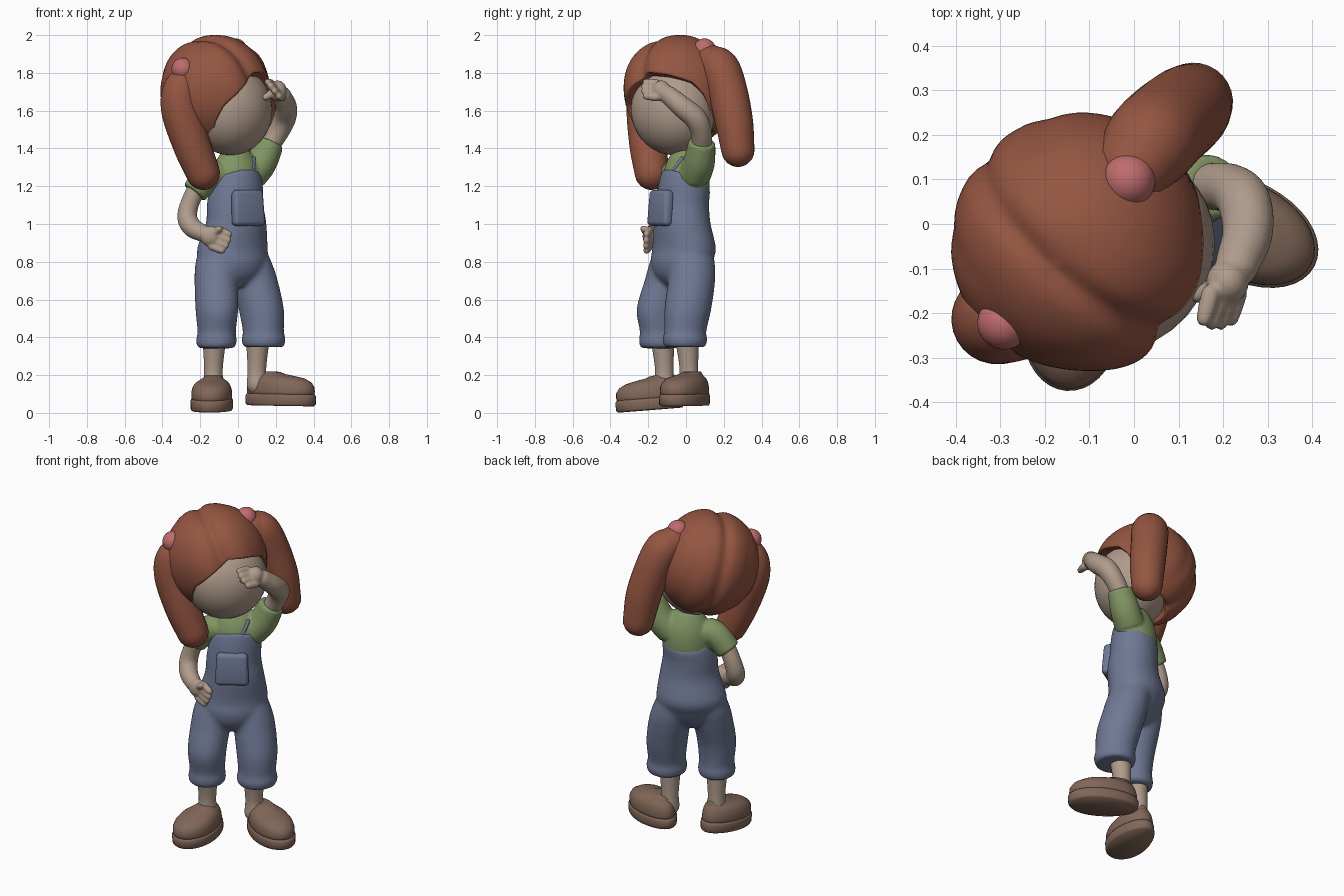
import bpy, bmesh, math
from mathutils import Vector, Matrix

if "Cube" in bpy.data.objects:
    bpy.data.objects.remove(bpy.data.objects["Cube"])


def mat(name, r, g, b):
    m = bpy.data.materials.new(name)
    m.diffuse_color = (r, g, b, 1)
    m.use_nodes = True
    m.node_tree.nodes["Principled BSDF"].inputs["Base Color"].default_value = m.diffuse_color
    return m


HAIR = mat("hair", .30, .092, .054)
SKIN = mat("skin", .43, .33, .26)
BLUE = mat("denim", .16, .19, .30)
GREEN = mat("shirt", .22, .30, .125)
BROWN = mat("leather", .22, .135, .098)
PINK = mat("tie", .52, .15, .15)


def finish(name, bm, material, voxel=0, smooth=0):
    bmesh.ops.recalc_face_normals(bm, faces=bm.faces)
    me = bpy.data.meshes.new(name)
    bm.to_mesh(me)
    bm.free()
    me.materials.append(material)
    me.polygons.foreach_set("use_smooth", [True] * len(me.polygons))
    ob = bpy.data.objects.new(name, me)
    bpy.context.collection.objects.link(ob)
    if voxel:
        m = ob.modifiers.new("fuse", 'REMESH')
        m.mode, m.voxel_size, m.use_smooth_shade = 'VOXEL', voxel, True
    if smooth:
        m = ob.modifiers.new("soften", 'SMOOTH')
        m.iterations, m.factor = smooth, .5
    return ob


def skin_rings(bm, rings):
    """Bridge equal rings of points and cap both ends."""
    vs = [[bm.verts.new(p) for p in r] for r in rings]
    n = len(vs[0])
    for a, b in zip(vs, vs[1:]):
        for i in range(n):
            bm.faces.new((a[i], a[(i + 1) % n], b[(i + 1) % n], b[i]))
    bm.faces.new(vs[0])
    bm.faces.new(vs[-1])


def spline(pts, steps=6):
    """Smooth curve through points of any dimension."""
    P = [Vector(p) for p in pts]
    P = [2 * P[0] - P[1]] + P + [2 * P[-1] - P[-2]]
    out = []
    for a, b, c, d in zip(P, P[1:], P[2:], P[3:]):
        for k in range(steps):
            t = k / steps
            out.append(.5 * (2 * b + (c - a) * t + (2 * a - 5 * b + 4 * c - d) * t * t
                             + (3 * b - a - 3 * c + d) * t ** 3))
    return out + [P[-2]]


def tube(bm, pts, n=20, round_ends=True):
    """Tube through (x, y, z, radius) points with domed ends."""
    S = spline(pts)
    C, R = [p.to_3d() for p in S], [p[3] for p in S]
    tan = [(C[min(i + 1, len(C) - 1)] - C[max(i - 1, 0)]).normalized() for i in range(len(C))]
    secs = list(zip(C, R, tan))
    if round_ends:
        dome = [math.radians(a) for a in (20, 40, 60, 75, 86)]
        secs = ([(C[0] - tan[0] * R[0] * math.sin(a), R[0] * math.cos(a), tan[0]) for a in dome[::-1]] + secs
                + [(C[-1] + tan[-1] * R[-1] * math.sin(a), R[-1] * math.cos(a), tan[-1]) for a in dome])
    u = tan[0].orthogonal().normalized()
    rings = []
    for c, r, t in secs:
        u = (u - t * u.dot(t)).normalized()
        v = t.cross(u)
        rings.append([c + r * (u * math.cos(2 * math.pi * i / n) + v * math.sin(2 * math.pi * i / n))
                      for i in range(n)])
    skin_rings(bm, rings)


TURN = math.radians(32)                  # body is turned towards +x
SIDE = Vector((math.cos(TURN), math.sin(TURN), 0))
FRONT = Vector((math.sin(TURN), -math.cos(TURN), 0))


def body(bm, rows, n=36):
    """Loft of turned ellipses: (z, cx, cy, half width, half depth, front lift)."""
    rings = []
    for z, cx, cy, a, b, lift in spline(rows, 5):
        ring = []
        for i in range(n):
            t = 2 * math.pi * i / n
            ring.append(Vector((cx, cy, z + lift * math.sin(t)))
                        + SIDE * a * math.cos(t) + FRONT * b * math.sin(t))
        rings.append(ring)
    skin_rings(bm, rings)


def ball(bm, loc, scale, rot=Matrix()):
    M = Matrix.Translation(loc) @ rot @ Matrix.Diagonal((*scale, 1))
    bmesh.ops.create_uvsphere(bm, u_segments=32, v_segments=20, radius=1, matrix=M)


# dungarees: torso and two legs fused together
bm = bmesh.new()
body(bm, [(.67, -.012, -.035, .09, .07, 0), (.73, -.018, -.033, .155, .125, 0), (.8, -.023, -.025, .19, .15, 0),
          (.87, -.03, -.01, .198, .156, 0), (1.0, -.01, -.02, .167, .144, 0),
          (1.1, -.015, -.02, .155, .137, 0), (1.18, -.012, -.01, .149, .132, .03), (1.238, -.01, 0, .139, .124, .055)])
body(bm, [(.9, -.11, -.055, .07, .1, 0), (.8, -.115, -.075, .105, .12, 0), (.7, -.115, -.1, .113, .122, 0),
          (.55, -.112, -.143, .11, .122, 0),
          (.43, -.113, -.14, .1, .106, 0), (.385, -.114, -.14, .107, .112, 0), (.342, -.115, -.14, .1, .103, 0)])
body(bm, [(.9, .05, .04, .07, .1, 0), (.8, .068, .036, .105, .12, 0), (.7, .09, .03, .118, .127, 0),
          (.55, .123, .01, .117, .127, 0),
          (.43, .134, -.004, .107, .113, 0), (.39, .136, -.006, .117, .12, 0), (.348, .135, -.006, .107, .11, 0)])
finish("dungarees", bm, BLUE, .011, 12)

# bib pocket, slightly wider at the bottom
bm = bmesh.new()
bmesh.ops.create_cube(bm, size=1, matrix=Matrix.Translation((.052, -.133, 1.085))
                      @ Matrix.Rotation(TURN, 4, 'Z') @ Matrix.Rotation(math.radians(-4), 4, 'X')
                      @ Matrix.Diagonal((.175, .06, .19, 1)))
for v in bm.verts:
    if v.co.z < 1.08:
        v.co += SIDE * (.008 if (v.co - Vector((.052, -.133, 0))).dot(SIDE) > 0 else -.008)
pocket = finish("bib_pocket", bm, BLUE)
bev = pocket.modifiers.new("round", 'BEVEL')
bev.width, bev.segments = .022, 3

# shoulder strap
bm = bmesh.new()
tube(bm, [(.06, -.085, 1.25, .012), (.078, -.052, 1.3, .012), (.082, -.02, 1.345, .012)], 10)
finish("strap", bm, BLUE)

# shirt with one lowered and one raised sleeve
bm = bmesh.new()
body(bm, [(1.12, -.013, -.01, .138, .12, 0), (1.2, -.01, 0, .139, .12, 0), (1.28, -.01, 0, .132, .112, 0),
          (1.34, -.01, 0, .108, .092, 0), (1.39, -.012, 0, .07, .064, 0)])
tube(bm, [(-.1, -.045, 1.275, .077), (-.165, -.07, 1.245, .077), (-.232, -.09, 1.165, .07)], 24, False)
tube(bm, [(.07, .045, 1.26, .087), (.125, .07, 1.33, .084), (.175, .085, 1.435, .072)], 24, False)
finish("shirt", bm, GREEN, .01, 6)

# neck
bm = bmesh.new()
tube(bm, [(-.012, 0, 1.3, .055), (-.015, -.01, 1.38, .053), (-.03, -.03, 1.46, .055)])
finish("neck", bm, SKIN)


def arm(name, path, palm, palm_r, point, spread, thumb):
    bm = bmesh.new()
    tube(bm, path)
    palm, point, spread = Vector(palm), Vector(point), Vector(spread)
    ball(bm, palm, palm_r)
    for k in (-1.5, -.5, .5, 1.5):
        a = palm + spread * k + point * .3
        reach = 1 - .12 * abs(k)
        b, c = a + point * .4 * reach, a + point * .75 * reach
        tube(bm, [(*a, .022), (*b, .021), (*c, .018)], 12)
    tube(bm, [(*palm, .022), (*((palm + Vector(thumb)) / 2), .022), (*thumb, .018)], 12)
    return finish(name, bm, SKIN, .007, 3)


arm("resting_arm",
    [(-.215, -.085, 1.2, .048), (-.258, -.09, 1.1, .05), (-.268, -.105, 1.03, .053), (-.24, -.14, .98, .052),
     (-.185, -.175, .95, .046)],
    (-.145, -.19, .935), (.055, .04, .055), (.085, -.02, -.035), (.012, 0, .029), (-.1, -.225, .975))
arm("raised_arm",
    [(.16, .085, 1.4, .052), (.215, .08, 1.49, .056), (.247, .05, 1.56, .06), (.255, -.02, 1.62, .057),
     (.232, -.09, 1.68, .05)],
    (.21, -.13, 1.705), (.048, .05, .055), (-.025, -.09, .01), (.02, 0, -.025), (.143, -.16, 1.67))

# head frame: turned further than the body and tilted
S = Vector((.63, .72, .29)).normalized()
F = Vector((.75, -.66, 0)).normalized()
U = F.cross(S).normalized()
HEAD = Matrix((S, -F, U)).transposed().to_4x4()

bm = bmesh.new()
ball(bm, (-.042, -.064, 1.604), (.236, .215, .24), HEAD)
finish("face", bm, SKIN)

# hair cap: full sphere with a parting groove, cut along the fringe
FRINGE = [(0, 71), (25, 81), (48, 93), (60, 108), (71, 134), (86, 148), (125, 155), (180, 157)]


def fringe(deg):
    for (a, x), (b, y) in zip(FRINGE, FRINGE[1:]):
        if deg <= b:
            return x + (y - x) * (deg - a) / (b - a)
    return FRINGE[-1][1]


bm = bmesh.new()
N, ROWS = 96, 30
place = Matrix.Translation((-.125, -.037, 1.698)) @ HEAD
rings = []
for j in range(ROWS + 4):
    ring = []
    for i in range(N):
        deg = 360 * i / N - 180
        d = abs((deg - 8 + 180) % 360 - 180)
        t = math.radians(fringe(d)) * min(max(j, .15) / ROWS, 1)
        a = math.radians(deg)
        w = math.sin(t) ** (.88 if t < math.pi / 2 else 1)
        x, y, z = w * math.sin(a), -w * math.cos(a), math.cos(t)
        k = 1 - .06 * math.exp(-(x / .12) ** 2)
        if y > 0:
            k -= .025 * y * math.exp(-((abs(x) - .55) / .1) ** 2)
        else:
            k += .07 * y * y * math.exp(-((abs(x) - .42) / .3) ** 2)    # fuller lobes of the fringe
        if j > ROWS:
            k *= (.975, .91, .72)[j - ROWS - 1]
        ring.append(place @ Vector((.288 * k * x, .285 * k * y, .3 * k * z)))
    rings.append(ring)
skin_rings(bm, rings)
finish("hair_cap", bm, HAIR)

# pigtails and their ties
TAILS = {"right": [(-.265, -.19, 1.77, .075), (-.303, -.21, 1.71, .095), (-.303, -.212, 1.6, .103),
                   (-.245, -.2, 1.42, .1), (-.185, -.182, 1.27, .09)],
         "left": [(-.0, .13, 1.86, .09), (.035, .18, 1.82, .105), (.075, .222, 1.7, .104),
                  (.115, .255, 1.54, .1), (.135, .275, 1.39, .088)]}
TIES = {"right": (-.292, -.222, 1.82), "left": (-.012, .098, 1.922)}
for side, path in TAILS.items():
    bm = bmesh.new()
    tube(bm, path, 28)
    finish(side + "_pigtail", bm, HAIR)
    bm = bmesh.new()
    ball(bm, TIES[side], (.06, .06, .06), HEAD)
    finish(side + "_hair_tie", bm, PINK)


# shoes: rings of (height, outline scale, backward shift)
SOLE = [(0, .94, 0), (.01, .99, 0), (.05, 1, 0), (.062, .96, 0)]
UPPER = [(.05, .93, 0), (.075, .96, 0), (.1, .95, 0), (.125, .89, .005), (.145, .77, .018), (.157, .6, .038),
         (.168, .44, .068), (.178, .36, .078), (.18, .28, .08)]


def shoe(side, loc, heading, half, pitch):
    M = (Matrix.Translation(loc) @ Matrix.Rotation(heading, 4, 'Z') @ Matrix.Rotation(pitch, 4, 'Y'))
    for part, rows in (("sole", SOLE), ("shoe", UPPER)):
        bm = bmesh.new()
        rings = []
        for z, s, back in rows:
            ring = []
            for i in range(40):
                t = 2 * math.pi * i / 40
                c, w = math.cos(t), math.sin(t)
                ring.append(M @ Vector((half * s * c - back, (.112 + .012 * c) * s * w, z)))
            rings.append(ring)
        skin_rings(bm, rings)
        finish(side + "_" + part, bm, BROWN)


shoe("right", (-.137, -.19, .015), math.radians(-95), .182, math.radians(4.5))
shoe("left", (.224, -.002, .038), math.radians(-27), .203, math.radians(1))

# ankles
for side, x, y in (("right", -.13, -.115), ("left", .1, .015)):
    bm = bmesh.new()
    tube(bm, [(x, y, .15, .054), (x, y, .24, .05), (x + .005, y - .01, .4, .064)])
    finish(side + "_ankle", bm, SKIN)
